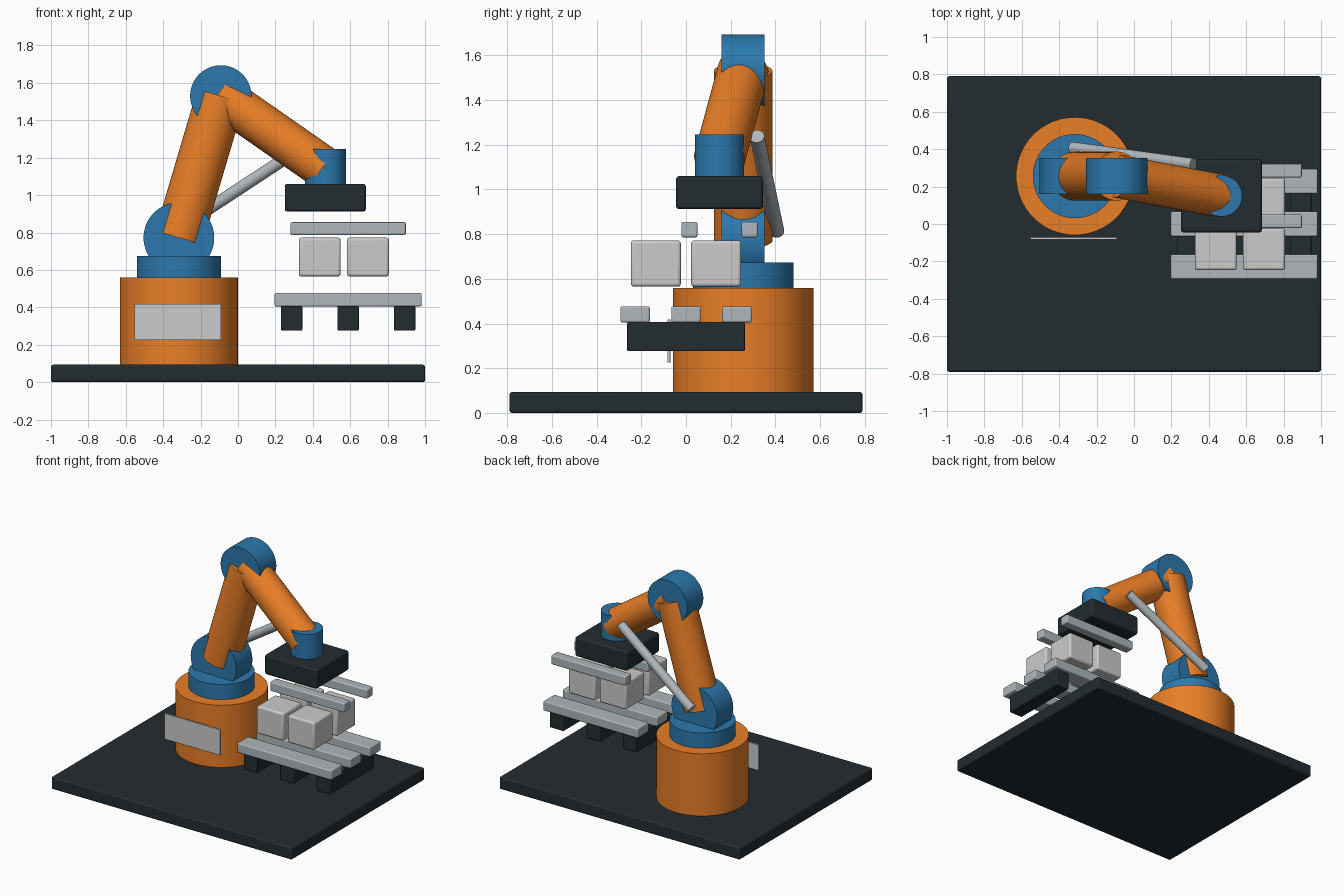
import bpy
from mathutils import Vector

if "Cube" in bpy.data.objects:
    bpy.data.objects.remove(bpy.data.objects["Cube"])


def material(name, rgb):
    m = bpy.data.materials.new(name)
    m.diffuse_color = (*rgb, 1)
    m.use_nodes = True
    m.node_tree.nodes["Principled BSDF"].inputs["Base Color"].default_value = m.diffuse_color
    return m


ORANGE = material("orange_paint", (0.82, 0.21, 0.02))
BLUE = material("blue_paint", (0.025, 0.19, 0.42))
DARK = material("dark_steel", (0.017, 0.025, 0.03))
SLAT = material("slat_grey", (0.43, 0.47, 0.49))
PALE = material("pale_grey", (0.6, 0.6, 0.59))


def box(name, x, y, z, mat, bevel=0.008):
    """Rounded box from (min, max) ranges."""
    bpy.ops.mesh.primitive_cube_add(
        size=1, location=[(a + b) / 2 for a, b in (x, y, z)])
    o = bpy.context.object
    o.name = name
    o.scale = [b - a for a, b in (x, y, z)]
    bpy.ops.object.transform_apply(location=False, rotation=False, scale=True)
    o.data.materials.append(mat)
    if bevel:
        mod = o.modifiers.new("bevel", 'BEVEL')
        mod.width, mod.segments = bevel, 3
        bpy.ops.object.shade_smooth_by_angle()
    return o


def rod(name, start, end, radius, mat):
    """Cylinder between two points."""
    a, b = Vector(start), Vector(end)
    d = b - a
    bpy.ops.mesh.primitive_cylinder_add(
        vertices=64, radius=radius, depth=d.length, location=(a + b) / 2)
    o = bpy.context.object
    o.name = name
    o.rotation_euler = d.to_track_quat('Z', 'Y').to_euler()
    o.data.materials.append(mat)
    bpy.ops.object.shade_smooth_by_angle()
    return o


CX, CY = -0.316, 0.256              # robot turning axis
SHOULDER = (CX, CY, 0.772)
ELBOW = (-0.092, CY, 1.53)
WRIST = (0.468, 0.15, 1.14)

# Floor plate and pedestal
box("floor_plate", (-1, 1), (-0.79, 0.79), (0, 0.093), DARK, 0.012)
rod("pedestal", (CX, CY, 0.09), (CX, CY, 0.56), 0.315, ORANGE)
rod("turntable", (CX, CY, 0.56), (CX, CY, 0.674), 0.225, BLUE)
box("name_plate", (-0.553, -0.09), (-0.083, -0.07), (0.225, 0.418), PALE, 0.002)

# Joint drums along y
for name, (x, y, z), r in (("shoulder_joint", SHOULDER, 0.189),
                           ("elbow_joint", ELBOW, 0.164)):
    rod(name, (x, y - 0.096, z), (x, y + 0.096, z), r, BLUE)

# Arm links, balance strut and wrist
rod("upper_arm", SHOULDER, ELBOW, 0.131, ORANGE)
rod("forearm", ELBOW, WRIST, 0.115, ORANGE)
rod("balance_strut", (-0.332, 0.407, 0.812), (0.317, 0.318, 1.238), 0.033, SLAT)
rod("wrist", (0.468, 0.15, 1.05), (0.468, 0.15, 1.247), 0.11, BLUE)

# Gripper head with two rails
box("gripper_head", (0.25, 0.684), (-0.045, 0.345), (0.912, 1.06), DARK, 0.015)
for i, y in enumerate((0.015, 0.285)):
    box(f"gripper_rail_{i + 1}", (0.28, 0.897), (y - 0.036, y + 0.036),
        (0.786, 0.855), SLAT)

# Pallet
for i, x in enumerate((0.287, 0.589, 0.891)):
    box(f"pallet_runner_{i + 1}", (x - 0.057, x + 0.057), (-0.263, 0.263),
        (0.276, 0.407), DARK, 0.006)
for i, y in enumerate((-0.228, 0, 0.228)):
    box(f"pallet_slat_{i + 1}", (0.196, 0.982), (y - 0.066, y + 0.066),
        (0.405, 0.477), SLAT)

# Cartons, two by two
for i, x in enumerate((0.437, 0.695)):
    for j, y in enumerate((-0.135, 0.135)):
        box(f"carton_{i * 2 + j + 1}", (x - 0.112, x + 0.112),
            (y - 0.112, y + 0.112), (0.565, 0.772), PALE, 0.014)
